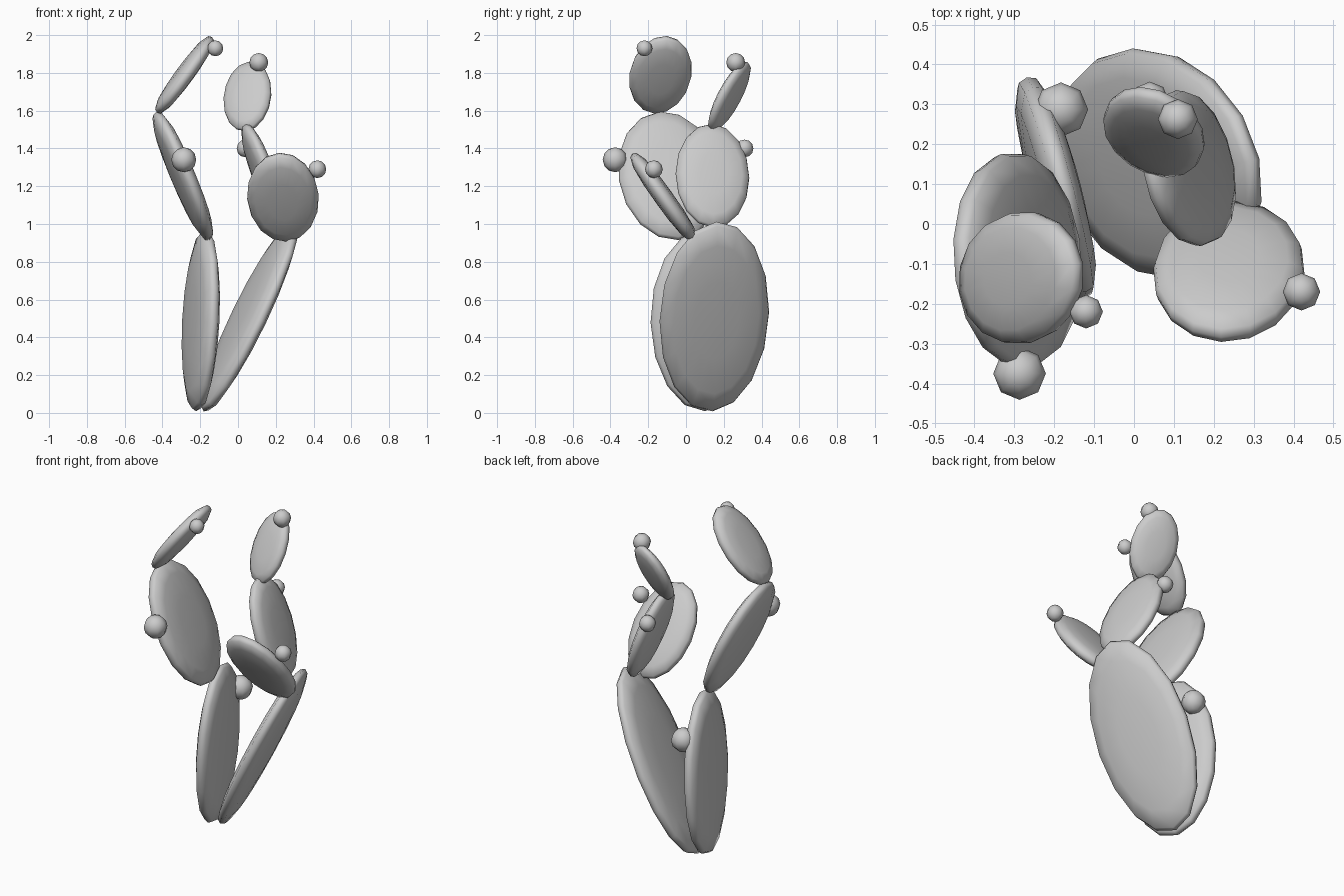
import bpy
from mathutils import Vector, Matrix

if "Cube" in bpy.data.objects:
    bpy.data.objects.remove(bpy.data.objects["Cube"])


def finish(ob, name):
    ob.name = name
    ob.data.name = name
    for p in ob.data.polygons:
        p.use_smooth = True


def pad(name, centre, half_axis, wide_dir, half_width, half_thick, blunt=2.8):
    """Flat oval pad with a blunt rounded rim; half_axis is direction and half length."""
    axis = Vector(half_axis)
    up = axis.normalized()
    wide = Vector(wide_dir)
    wide = (wide - wide.dot(up) * up).normalized()
    face = wide.cross(up)
    bpy.ops.mesh.primitive_uv_sphere_add(segments=16, ring_count=8, radius=1)
    ob = bpy.context.object
    # swell the rim so the cross-section is a rounded slab
    for v in ob.data.vertices:
        r = v.co.xy.length
        v.co *= (r ** blunt + abs(v.co.z) ** blunt) ** (-1 / blunt)
    rot = Matrix((wide * half_width, axis, face * half_thick)).transposed().to_4x4()
    ob.data.transform(Matrix.Translation(centre) @ rot)
    finish(ob, name)


def fruit(name, centre, radius):
    bpy.ops.mesh.primitive_uv_sphere_add(segments=8, ring_count=6, radius=radius, location=centre)
    finish(bpy.context.object, name)


# Two large base pads spreading from the ground
pad("base_pad_left", (-0.197, 0.09, 0.487), (0.025, -0.01, 0.478), (-0.25, 0.96, 0), 0.287, 0.056)
pad("base_pad_right", (0.06, 0.15, 0.51), (0.242, 0.01, 0.502), (-0.25, 0.96, 0), 0.298, 0.054)

# Middle pads growing from the base pads
pad("middle_pad_left", (-0.292, -0.09, 1.255), (-0.14, -0.05, 0.34), (-0.12, 1, 0), 0.27, 0.054)
pad("middle_pad_right", (0.137, 0.14, 1.255), (-0.1, 0.0, 0.275), (-0.18, 1, 0), 0.198, 0.047)
pad("middle_pad_front", (0.238, -0.119, 1.142), (-0.02, -0.165, 0.23), (1, 0, 0), 0.19, 0.05)

# Small top pads
pad("top_pad_left", (-0.283, -0.135, 1.79), (0.145, 0.035, 0.2), (-0.1, 1, 0), 0.165, 0.045)
pad("top_pad_right", (0.05, 0.23, 1.675), (0.01, 0.095, 0.182), (1, -0.4, 0), 0.133, 0.038)

# Round fruits on the pad rims
fruits = [
    ((-0.12, -0.22, 1.93), 0.042),
    ((0.11, 0.263, 1.855), 0.05),
    ((0.42, -0.17, 1.29), 0.047),
    ((-0.287, -0.375, 1.34), 0.066),
    ((-0.183, 0.287, 0.75), 0.068),
    ((0.04, 0.31, 1.4), 0.047),
]
for i, (centre, radius) in enumerate(fruits):
    fruit(f"fruit_{i + 1}", centre, radius)
